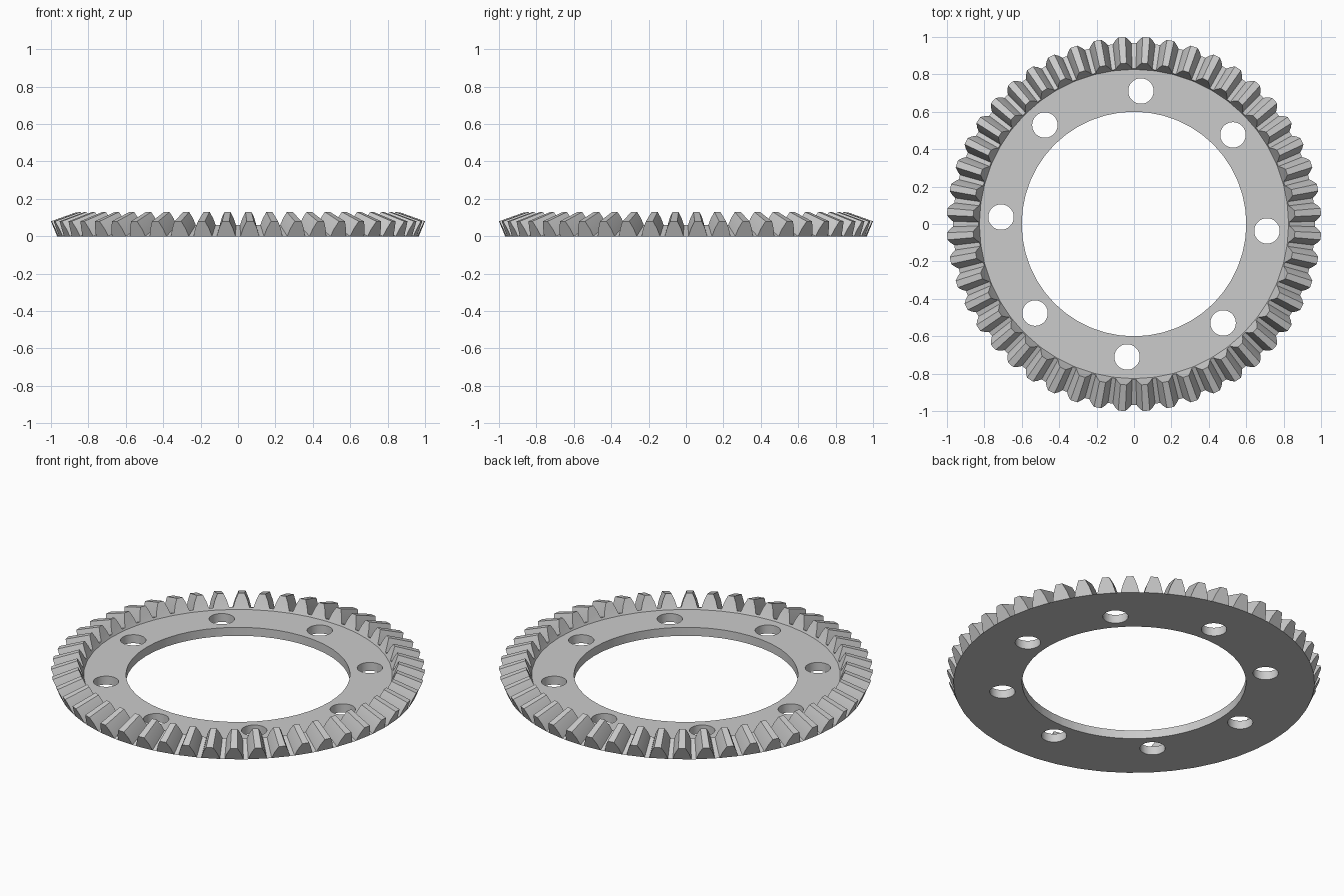
import bpy, bmesh, math
from mathutils import Vector

cube = bpy.data.objects.get("Cube")
if cube:
    bpy.data.objects.remove(cube, do_unlink=True)

TEETH = 48
BOLTS = 8
APEX = Vector((0, 0, 0.437))     # teeth taper towards this point
TAPER = 0.86
BORE, LIP, DECK = 0.6, 0.826, 0.05
# half of a tooth's outer end: half angle, radius, height
FLANK = [(0.052, 0.967, 0.0), (0.038, 0.984, 0.042), (0.019, 1.001, 0.08)]

steel = bpy.data.materials.new("grey_steel")
steel.use_nodes = True
steel.diffuse_color = (0.6, 0.6, 0.6, 1)
steel.node_tree.nodes["Principled BSDF"].inputs["Base Color"].default_value = (0.6, 0.6, 0.6, 1)


def polar(a, r, z):
    return Vector((r * math.cos(a), r * math.sin(a), z))


bm = bmesh.new()
section = [(-a, r, z) for a, r, z in FLANK] + FLANK[::-1]
n = len(section)
outer, inner, columns = [], [], []

# Tooth outlines at the outer and inner ends
for t in range(TEETH):
    mid = (t + 0.5) * math.tau / TEETH
    for i, (a, r, z) in enumerate(section):
        p = polar(mid + a, r, z)
        outer.append(bm.verts.new(p))
        inner.append(bm.verts.new(APEX + (p - APEX) * TAPER))
        if i in (0, n - 1):
            # Radial slice of the ring body below each tooth foot
            body = [bm.verts.new(polar(mid + a, *q))
                    for q in ((LIP, DECK), (BORE, DECK), (BORE, 0))]
            columns.append([inner[-1]] + body + [outer[-1]])
    # Flat ends of the tooth
    bm.faces.new(outer[-n:])
    bm.faces.new(inner[-n:][::-1])

# Flanks, tips and valley floors
for i in range(len(outer)):
    j = (i + 1) % len(outer)
    bm.faces.new((outer[i], inner[i], inner[j], outer[j]))

# Lip, deck, bore and underside
for i, c in enumerate(columns):
    d = columns[(i + 1) % len(columns)]
    for k in range(len(c) - 1):
        bm.faces.new((c[k], c[k + 1], d[k + 1], d[k]))

bmesh.ops.recalc_face_normals(bm, faces=bm.faces[:])
mesh = bpy.data.meshes.new("ring_gear")
bm.to_mesh(mesh)
bm.free()
mesh.materials.append(steel)
gear = bpy.data.objects.new("ring_gear", mesh)
bpy.context.collection.objects.link(gear)

# Bolt holes
bm = bmesh.new()
for k in range(BOLTS):
    angle = math.radians(-3) + k * math.tau / BOLTS
    hole = bmesh.ops.create_cone(bm, cap_ends=True, segments=40,
                                 radius1=0.068, radius2=0.068, depth=0.4)
    bmesh.ops.translate(bm, verts=hole["verts"], vec=polar(angle, 0.712, 0))
cut_mesh = bpy.data.meshes.new("bolt_hole_cutter")
bm.to_mesh(cut_mesh)
bm.free()
cut_mesh.materials.append(steel)
cutter = bpy.data.objects.new("bolt_hole_cutter", cut_mesh)
cutter.hide_render = True
bpy.context.collection.objects.link(cutter)

bpy.ops.object.select_all(action="DESELECT")
gear.select_set(True)
bpy.context.view_layer.objects.active = gear
cut = gear.modifiers.new("bolt_holes", "BOOLEAN")
cut.operation = "DIFFERENCE"
cut.solver = "EXACT"
cut.object = cutter
bpy.ops.object.modifier_apply(modifier=cut.name)
bpy.data.objects.remove(cutter, do_unlink=True)
bpy.ops.object.shade_smooth_by_angle(angle=math.radians(15))
